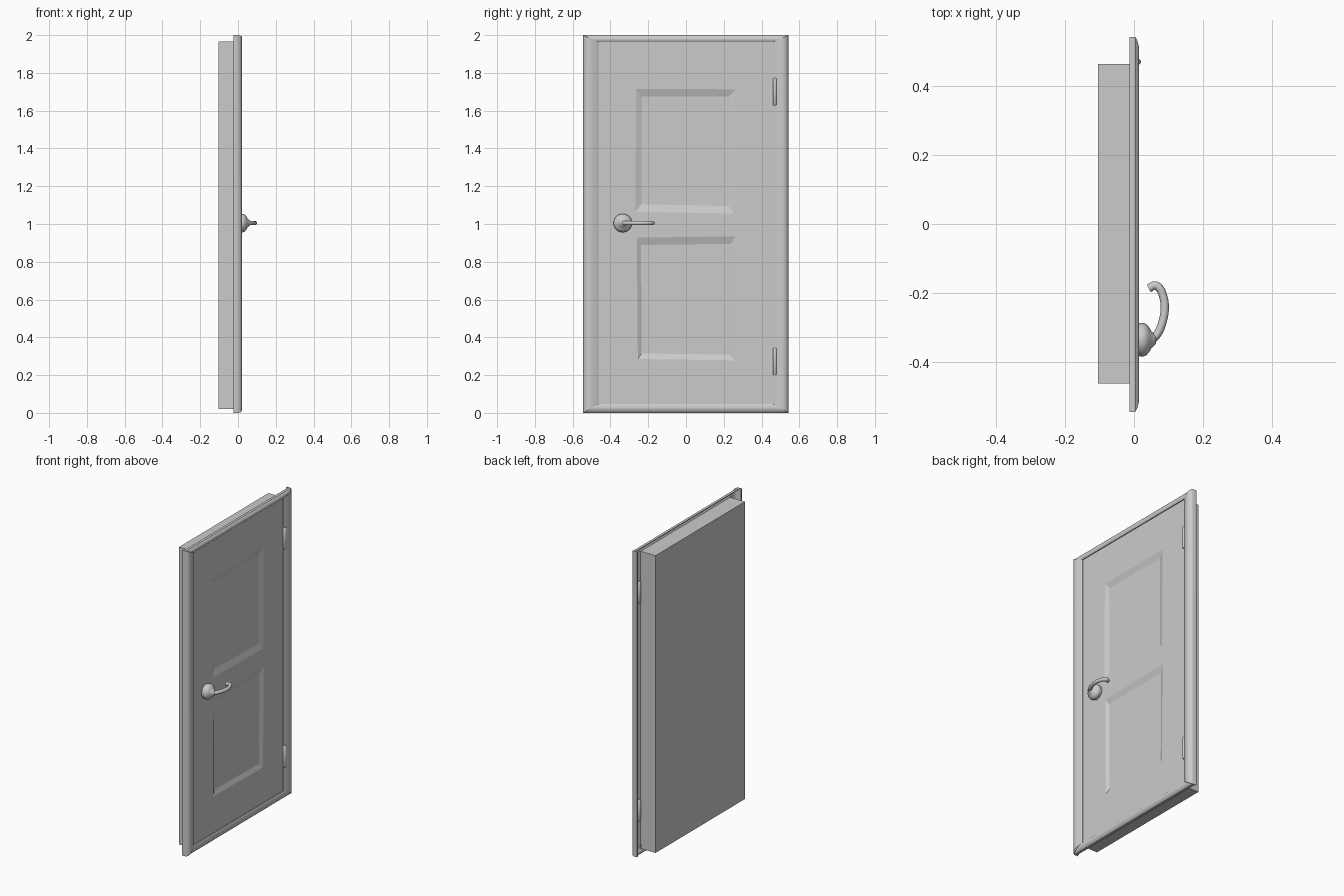
import bpy, bmesh, math
from mathutils import Vector

if "Cube" in bpy.data.objects:
    bpy.data.objects.remove(bpy.data.objects["Cube"])


def make(name, verts, faces, smooth=None):
    me = bpy.data.meshes.new(name)
    me.from_pydata(verts, [], faces)
    bm = bmesh.new()
    bm.from_mesh(me)
    bmesh.ops.remove_doubles(bm, verts=bm.verts, dist=1e-5)
    bmesh.ops.recalc_face_normals(bm, faces=bm.faces)
    bm.to_mesh(me)
    bm.free()
    ob = bpy.data.objects.new(name, me)
    bpy.context.collection.objects.link(ob)
    if smooth:
        bpy.context.view_layer.objects.active = ob
        ob.select_set(True)
        bpy.ops.object.shade_smooth_by_angle(angle=math.radians(smooth))
        ob.select_set(False)
    return ob


# Door slab with two recessed panels, each set in its own half of the front
FACE, BACK, DEPTH = 0.002, -0.104, 0.012
Y0, Y1, Z0, ZM, Z1 = -0.462, 0.464, 0.02, 1.0, 1.967
panels = [
    (Z0, ZM, [(-.255, .285), (.257, .278), (.262, .935), (-.26, .927)],
             [(-.235, .315), (.232, .308), (.236, .895), (-.238, .889)]),
    (ZM, Z1, [(-.268, 1.065), (.258, 1.055), (.262, 1.713), (-.264, 1.715)],
             [(-.236, 1.105), (.224, 1.095), (.227, 1.675), (-.234, 1.675)]),
]
verts, faces = [], []


def add_ring(points, x):
    start = len(verts)
    verts.extend((x, y, z) for y, z in points)
    return [start + i for i in range(len(points))]


def bridge(a, b):
    n = len(a)
    faces.extend([a[i], a[(i + 1) % n], b[(i + 1) % n], b[i]] for i in range(n))


for lo, hi, outer, inner in panels:
    rect = [(Y0, lo), (Y1, lo), (Y1, hi), (Y0, hi)]
    rings = [add_ring(rect, FACE), add_ring(outer, FACE), add_ring(inner, FACE - DEPTH)]
    bridge(rings[0], rings[1])
    bridge(rings[1], rings[2])
    faces.append(rings[2])
outline = [(Y0, Z0), (Y1, Z0), (Y1, ZM), (Y1, Z1), (Y0, Z1), (Y0, ZM)]
front, back = add_ring(outline, FACE), add_ring(outline, BACK)
bridge(front, back)
faces.append(back)
make("door_slab", verts, faces)

# Mitred trim: hollow moulded strips (fraction across the width, x)
side_profile = [(.12, -.025), (0, -.025), (0, .004), (.08, .013), (.22, .020),
                (.40, .022), (.60, .019), (.80, .013), (.92, .010), (1, .006), (1, -.012)]
rail_profile = [(.12, -.013), (0, -.013), (0, .004), (.15, .010), (.35, .014),
                (.60, .0145), (.85, .011), (1, .007), (1, -.012)]
outer = [(-.544, 0), (.542, 0), (.542, 2), (-.544, 2)]
inner = [(-.464, .046), (.463, .046), (.463, 1.964), (-.464, 1.964)]


def trim(name, a, b, profile):
    vs = []
    for t, x in profile:
        for k in (a, b):
            p = Vector(outer[k]).lerp(Vector(inner[k]), t)
            vs.append((x, p.x, p.y))
    fs = [(2 * i, 2 * i + 1, 2 * i + 3, 2 * i + 2) for i in range(len(profile) - 1)]
    make(name, vs, fs, 40)


trim("trim_bottom", 0, 1, rail_profile)
trim("trim_right", 1, 2, side_profile)
trim("trim_top", 2, 3, rail_profile)
trim("trim_left", 3, 0, side_profile)


def lathe(name, profile, place, n=24, smooth=40):
    vs, fs = [], []
    for r, h in profile:
        for i in range(n):
            a = 2 * math.pi * i / n
            vs.append(place(r * math.cos(a), r * math.sin(a), h))
    for j in range(len(profile) - 1):
        for i in range(n):
            k = (i + 1) % n
            fs.append((j * n + i, j * n + k, (j + 1) * n + k, (j + 1) * n + i))
    fs += [tuple(range(n)), tuple(range((len(profile) - 1) * n, len(profile) * n))]
    return make(name, vs, fs, smooth)


# Hinges
for label, z in (("upper", 1.70), ("lower", .272)):
    lathe(label + "_hinge", [(.007, -.072), (.010, -.068), (.010, .068), (.007, .072)],
          lambda a, b, h, z=z: (.010 + a, .470 + b, z + h), 12)

# Handle rose
lathe("handle_rose", [(.045, .002), (.049, .020), (.049, .027), (.045, .036), (.036, .044),
                      (.024, .051), (.018, .058), (.012, .064)],
      lambda a, b, h: (h, -.335 + a, 1.005 + b), 32, 60)

# Curved lever
path = [(.050, -.338), (.068, -.318), (.083, -.282), (.089, -.240),
        (.083, -.205), (.072, -.184), (.060, -.178), (.043, -.187)]
cu = bpy.data.curves.new("lever_handle", "CURVE")
cu.dimensions = "3D"
cu.bevel_depth = .012
cu.bevel_resolution = 3
cu.resolution_u = 5
cu.use_fill_caps = True
sp = cu.splines.new("BEZIER")
sp.bezier_points.add(len(path) - 1)
for bp, (x, y) in zip(sp.bezier_points, path):
    bp.co = (x, y, 1.005)
    bp.handle_left_type = bp.handle_right_type = "AUTO"
lever = bpy.data.objects.new("lever_handle", cu)
bpy.context.collection.objects.link(lever)
